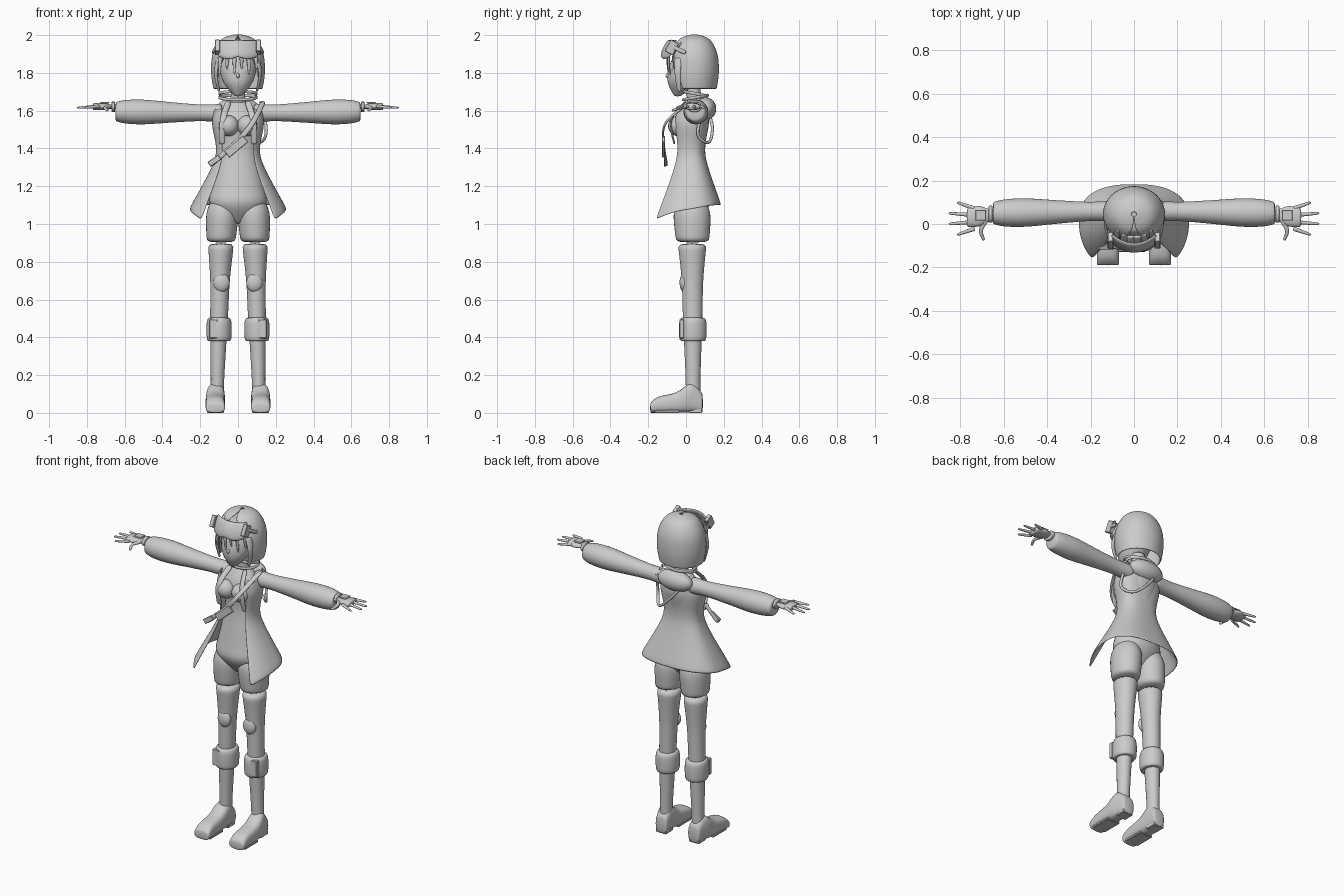
import bpy, bmesh, math
from mathutils import Vector, Matrix

if "Cube" in bpy.data.objects:
    bpy.data.objects.remove(bpy.data.objects["Cube"])

grey = bpy.data.materials.new("plain grey")
grey.use_nodes = True
grey.diffuse_color = (.6, .6, .6, 1)
grey.node_tree.nodes["Principled BSDF"].inputs["Base Color"].default_value = grey.diffuse_color


def finish(name, bm, mirror=False, subdivide=True, thickness=0, bevel=0):
    """Turn a bmesh into an object with its modifiers."""
    bmesh.ops.recalc_face_normals(bm, faces=bm.faces)
    mesh = bpy.data.meshes.new(name)
    bm.to_mesh(mesh)
    bm.free()
    mesh.materials.append(grey)
    for polygon in mesh.polygons:
        polygon.use_smooth = not bevel
    part = bpy.data.objects.new(name, mesh)
    bpy.context.collection.objects.link(part)
    if bevel:
        part.modifiers.new("soft edge", 'BEVEL').width = bevel
    if thickness:
        solid = part.modifiers.new("thickness", 'SOLIDIFY')
        solid.thickness, solid.offset = thickness, 0
    if mirror:
        part.modifiers.new("mirror", 'MIRROR')
    if subdivide:
        part.modifiers.new("rounding", 'SUBSURF').render_levels = 1


def smooth(points, steps=4):
    """Points of a curve running smoothly through a few control points."""
    points = [Vector(point) for point in points]
    padded = [points[0]] + points + [points[-1]]
    curve = []
    for before, start, end, after in zip(padded, padded[1:], padded[2:], padded[3:]):
        for step in range(steps):
            t = step / steps
            bend = (end - before) * t * (1 - t) ** 2 - (after - start) * t * t * (1 - t)
            curve.append(start.lerp(end, t * t * (3 - 2 * t)) + bend / 2)
    return curve + [points[-1]]


def power(value, exponent):
    return math.copysign(abs(value) ** exponent, value)


def ring(centre, side, up, square=1, count=16):
    """Ellipse of points; a smaller square value makes it boxier."""
    angles = [math.tau * i / count for i in range(count)]
    return [Vector(centre) + Vector(side) * power(math.cos(a), square)
            + Vector(up) * power(math.sin(a), square) for a in angles]


def skin(name, rows, closed=True, loop=False, **options):
    """Join rows of points with quads."""
    bm = bmesh.new()
    grid = [[bm.verts.new(point) for point in row] for row in rows]
    count = len(grid[0])
    following = grid[1:] + grid[:1] if loop else grid[1:]
    for row, other in zip(grid, following):
        for i in range(count if closed else count - 1):
            j = (i + 1) % count
            bm.faces.new((row[i], row[j], other[j], other[i]))
    if closed and not loop:
        bm.faces.new(grid[0])
        bm.faces.new(grid[-1])
    finish(name, bm, **options)


def loft(name, axis, start, end, profile, depth=1, **options):
    """Body along an axis from (position, radius) pairs; its centre moves from start to end."""
    rows = []
    first, last = profile[0][0], profile[-1][0]
    for position, radius in smooth(profile):
        a, b = Vector(start).lerp(Vector(end), (position - first) / (last - first))
        if axis == "x":
            rows.append(ring((position, a, b), (0, radius, 0), (0, 0, radius * depth)))
        else:
            rows.append(ring((a, b, position), (radius, 0, 0), (0, radius * depth, 0)))
    skin(name, rows, **options)


def tube(name, path, wide, flat, up=(0, 0, 1), taper=1, loop=False, **options):
    """Elliptical section swept along a path, wide across the up direction."""
    rows = []
    last = len(path) - 1
    for i, point in enumerate(path):
        ahead = path[(i + 1) % len(path)] if loop else path[min(i + 1, last)]
        behind = path[i - 1] if loop else path[max(i - 1, 0)]
        along = (ahead - behind).normalized()
        side = along.cross(Vector(up)).normalized()
        scale = 1 + (taper - 1) * i / last
        rows.append(ring(point, side * wide * scale, side.cross(along) * flat * scale, count=8))
    skin(name, rows, loop=loop, **options)


def drape(name, profile, centre, back, front, angles, square=1, drop=0, columns=36, **options):
    """Hanging sheet open at the front, from (height, half width) pairs."""
    rows = []
    levels = smooth(profile)
    for k, (height, width) in enumerate(levels):
        fall = k / (len(levels) - 1)
        ease = fall * fall * (3 - 2 * fall)
        opening = angles[0] + (angles[1] - angles[0]) * ease
        row = []
        for i in range(columns + 1):
            u = 2 * i / columns - 1
            x, y = math.sin(u * opening), math.cos(u * opening)
            sag = drop * abs(u * fall) ** 3
            reach = width * (back if y > 0 else front)
            row.append((width * power(x, square), centre + reach * power(y, square) - sag / 2, height - sag))
        rows.append(row)
    skin(name, rows, closed=False, **options)


def ball(name, centre, size, **options):
    bm = bmesh.new()
    place = Matrix.Translation(centre) @ Matrix.Diagonal((*size, 1))
    bmesh.ops.create_uvsphere(bm, u_segments=20, v_segments=12, radius=1, matrix=place)
    finish(name, bm, subdivide=False, **options)


def box(name, centre, size, axis="X", turn=0, **options):
    bm = bmesh.new()
    place = Matrix.Translation(centre) @ Matrix.Rotation(turn, 4, axis) @ Matrix.Diagonal((*size, 1))
    bmesh.ops.create_cube(bm, size=1, matrix=place)
    finish(name, bm, subdivide=False, bevel=.003, **options)


# Trunk
loft("body_suit", "z", (0, .02), (0, .04),
     [(1, .04), (1.1, .15), (1.2, .14), (1.4, .1), (1.55, .125), (1.65, .05)], depth=.7)
ball("bust", (.05, -.04, 1.52), (.055, .055, .055), mirror=True)
loft("neck", "z", (0, .05), (0, .035), [(1.6, .055), (1.66, .04), (1.75, .04)])

# Jacket with hood and collar hoops
drape("jacket", [(1.61, .12), (1.53, .134), (1.4, .112), (1.3, .14), (1.1, .255)], centre=.03,
      back=.6, front=.8, angles=(2.45, 2.35), square=.82, drop=.08, thickness=.008)
lapel = smooth([(.05, 0, 1.65), (.08, -.08, 1.55), (.085, -.06, 1.42)])
tube("lapel", lapel, wide=.018, flat=.006, up=(0, -1, 0), mirror=True)
loft("sleeve", "x", (.06, 1.587), (.05, 1.595),
     [(.08, .05), (.2, .045), (.35, .055), (.5, .067), (.6, .063), (.65, .05)], mirror=True)
ball("hood", (0, .105, 1.61), (.115, .055, .06))
for label, height, tilt in (("lower", 1.67, .012), ("upper", 1.69, -.012)):
    hoop = ring((0, .05, height), (.1, 0, 0), (0, .066, tilt), count=24)
    tube(label + "_collar_hoop", hoop, wide=.006, flat=.009, loop=True)

# Hands
loft("palm", "x", (.045, 1.62), (.03, 1.622), [(.62, .028), (.67, .03), (.71, .048), (.77, .045)],
     depth=.4, mirror=True)
loft("glove_cuff", "x", (.045, 1.62), (.045, 1.62), [(.65, .04), (.67, .04)], depth=.7, mirror=True)
box("glove_plate", (.705, .04, 1.642), (.05, .05, .008), mirror=True)
for i, finger in enumerate(("little", "ring", "middle", "index")):
    root = Vector((.73, .07 - .03 * i, 1.624))
    tip = Vector((.86 - .02 * (i - 1.5) ** 2, .1 - .05 * i, 1.615))
    tube(finger + "_finger", smooth([root, tip]), wide=.012, flat=.011, taper=.5, mirror=True)
thumb = smooth([(.68, .02, 1.62), (.705, -.03, 1.615), (.69, -.075, 1.6)])
tube("thumb", thumb, wide=.014, flat=.012, taper=.5, mirror=True)

# Legs and boots
loft("thigh", "z", (.08, .03), (.09, .035), [(1.13, .06), (1.05, .087), (.9, .077)], depth=1.15, mirror=True)
loft("stocking", "z", (.09, .033), (.112, .038),
     [(.9, .071), (.7, .053), (.5, .048), (.2, .037), (.05, .036)], depth=1.1, mirror=True)
ball("knee_pad", (.087, -.01, .69), (.043, .024, .05), mirror=True)
loft("boot_cuff", "z", (.1, .036), (.1, .036),
     [(.38, .058), (.4, .067), (.48, .067), (.505, .055)], depth=1.1, mirror=True)
box("cuff_tab", (.13, -.022, .445), (.045, .025, .1), mirror=True)
foot = [ring((.12 - .1 * max(y, 0), y, height / 2), (.052 - .15 * max(y, 0), 0, 0), (0, 0, height / 2), square=.7)
        for y, height in smooth([(.09, .1), (.03, .16), (-.05, .11), (-.15, .085), (-.19, .05)])]
skin("foot", foot, mirror=True)
box("boot_heel", (.113, .05, .012), (.07, .07, .024), mirror=True)
box("boot_sole", (.12, -.1, .007), (.09, .13, .014), mirror=True)

# Face
loft("face", "z", (0, -.045), (0, .05), [(1.675, .015), (1.75, .08), (1.85, .102), (1.95, .08)])
ball("nose", (0, -.094, 1.785), (.009, .014, .014))
ball("eye", (.04, -.07, 1.82), (.021, .012, .02), mirror=True)

# Bobbed hair with fringe and side locks
drape("hair", [(2, .01), (1.975, .085), (1.9, .13), (1.8, .138), (1.715, .125)], centre=.045,
      back=.9, front=.95, angles=(math.pi, 2.15), thickness=.01)
for i in range(6):
    x = .036 * (i - 2.5)
    y = 4 * x * x - .1
    lock = smooth([(x * .7, y + .045, 1.955), (x, y, 1.9), (x * 1.1, y + .005, 1.79 + .03 * (i % 2))])
    tube("fringe_lock_" + "abcdef"[i], lock, wide=.024, flat=.009, up=(0, -1, 0), taper=.2)
side_lock = smooth([(.1, -.04, 1.88), (.118, -.045, 1.8), (.1, -.035, 1.7)])
tube("side_lock", side_lock, wide=.026, flat=.012, up=(1, -.4, 0), taper=.45, mirror=True)

# Goggles pushed up on the forehead
visor = []
for level in range(4):
    t, row = level / 3, []
    for column in range(13):
        u = column / 6 - 1
        brim = 1.885 - .014 * math.sin(math.pi * abs(u))
        row.append((.105 * u, .045 * u * u + .04 * t * t - .128, brim + (1.975 - brim) * t))
    visor.append(row)
skin("goggle_visor", visor, closed=False, thickness=.014)
box("goggle_hinge", (.108, -.075, 1.935), (.026, .05, .07), turn=-.5, mirror=True)
goggle_arm = smooth([(.112, -.085, 1.945), (.135, 0, 1.905)])
tube("goggle_arm", goggle_arm, wide=.006, flat=.012, mirror=True)

# Cross strap with buckle, and cord hanging at the back
strap = smooth([(.12, .08, 1.635), (.13, .02, 1.64), (.08, -.105, 1.54), (0, -.12, 1.44), (-.15, -.1, 1.31)])
tube("chest_strap", strap, wide=.015, flat=.006, up=(0, -1, 0))
box("strap_buckle", (-.01, -.12, 1.41), (.13, .016, .045), axis="Y", turn=-.7)
box("strap_end", (-.125, -.11, 1.335), (.07, .014, .03), axis="Y", turn=-.6)
cord = smooth([(-.08, .1, 1.63), (0, .14, 1.52), (.1, .12, 1.43), (.15, .06, 1.48), (.13, .1, 1.62)])
tube("back_cord", cord, wide=.009, flat=.009, up=(0, 1, .2))
